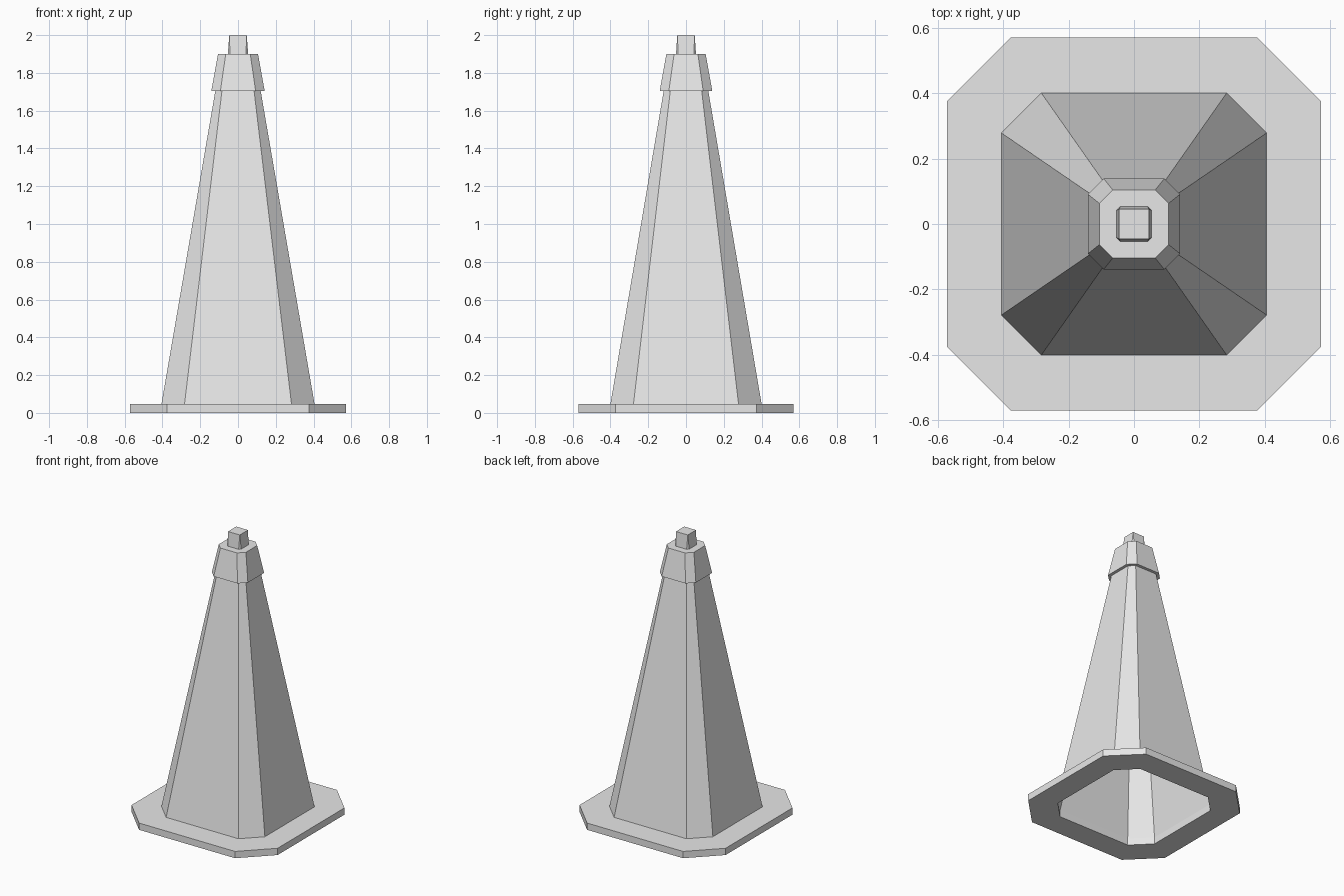
import bpy
import bmesh

cube = bpy.data.objects.get("Cube")
if cube:
    bpy.data.objects.remove(cube, do_unlink=True)

grey = bpy.data.materials.new("light_grey")
grey.use_nodes = True
colour = (0.8, 0.8, 0.8, 1)
grey.diffuse_color = colour
grey.node_tree.nodes["Principled BSDF"].inputs["Base Color"].default_value = colour


def ring(bm, half_x, half_y, cut, z):
    """Rectangle with cut corners, anticlockwise from above."""
    points = []
    for sx, sy in ((1, -1), (1, 1), (-1, 1), (-1, -1)):
        pair = [(sx * (half_x - cut), sy * half_y), (sx * half_x, sy * (half_y - cut))]
        points += pair if sx * sy < 0 else pair[::-1]
    return [bm.verts.new((x, y, z)) for x, y in points]


def loft(name, sections, cap_top=False):
    """Skin a stack of cut-corner sections into one part."""
    bm = bmesh.new()
    rings = [ring(bm, *s) for s in sections]
    for low, high in zip(rings, rings[1:]):
        for i in range(8):
            j = (i + 1) % 8
            bm.faces.new((low[i], low[j], high[j], high[i]))
    if cap_top:
        bm.faces.new(rings[-1])
    bmesh.ops.remove_doubles(bm, verts=bm.verts, dist=0.0001)
    mesh = bpy.data.meshes.new(name)
    bm.to_mesh(mesh)
    bm.free()
    mesh.materials.append(grey)
    obj = bpy.data.objects.new(name, mesh)
    bpy.context.collection.objects.link(obj)
    return obj


# Flat foot with an open middle
hole = (0.405, 0.4, 0.122)
foot = (0.572, 0.57, 0.196)
loft("base_plate", [(*hole, 0), (*foot, 0), (*foot, 0.048), (*hole, 0.048), (*hole, 0)])

# Hollow tapered body
neck = (0.12, 0.118, 0.035)
loft("cone_body", [(*hole, 0.048), (*neck, 1.705)])

# Collar overhanging the body, with a flat shoulder
tip_foot = (0.054, 0.053, 0.012)
loft("collar", [(*neck, 1.705), (0.141, 0.139, 0.048, 1.705),
                (0.106, 0.104, 0.041, 1.9), (*tip_foot, 1.9)])

# Small tip whose cut corners run out to a square top
loft("tip", [(*tip_foot, 1.9), (0.046, 0.046, 0, 2)], cap_top=True)
